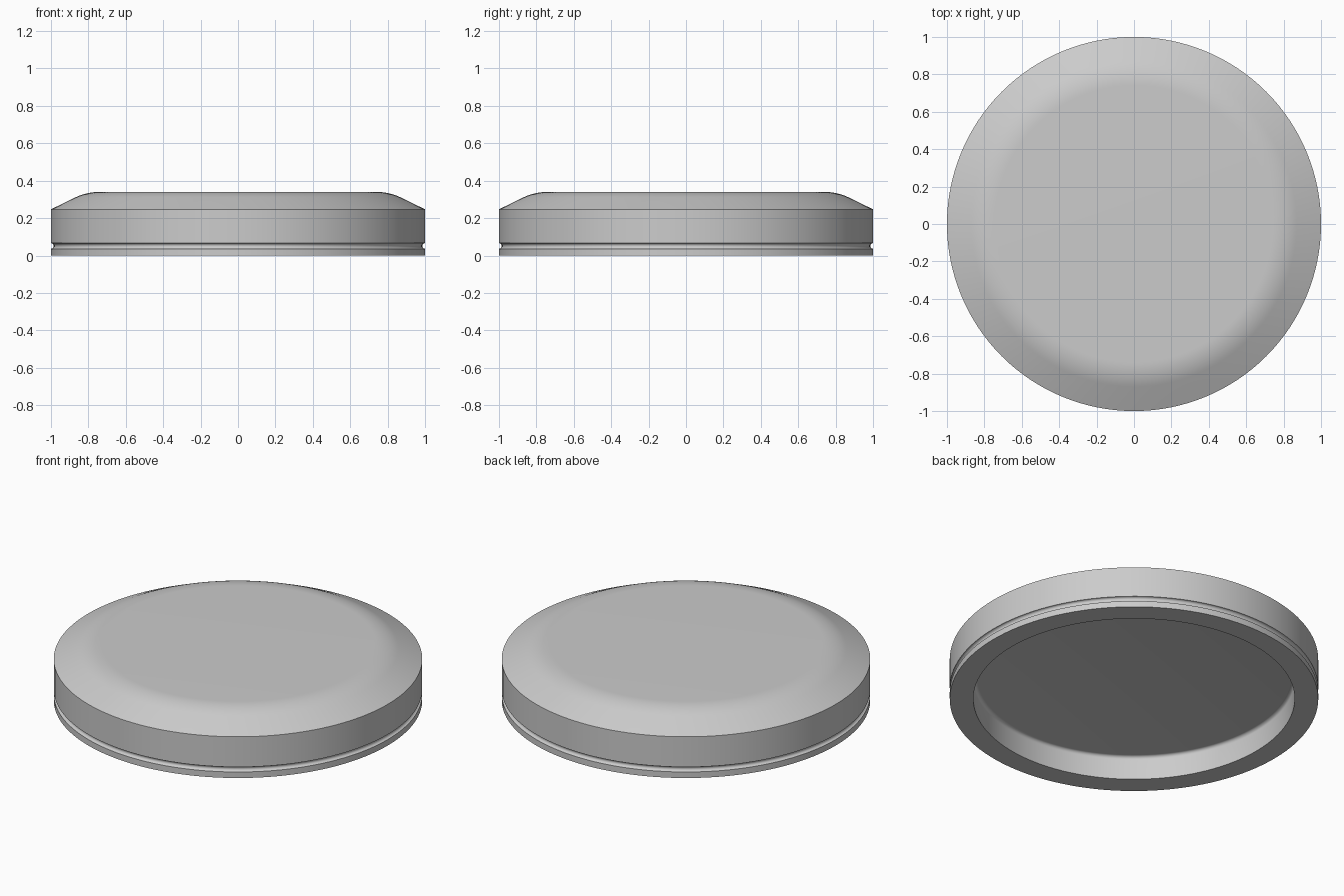
import bpy, bmesh
from math import sin, cos, tan, pi, radians

cube = bpy.data.objects.get("Cube")
if cube:
    bpy.data.objects.remove(cube, do_unlink=True)

SEGMENTS = 128
HEIGHT = 0.34
SHOULDER = 0.247      # height of the rim where the slope starts
RECESS_RADIUS, RECESS_DEPTH = 0.872, 0.142


def arc(cx, cz, radius, start, end, steps):
    """Points of an arc in the profile plane, angles in degrees."""
    angles = [radians(start + (end - start) * i / steps) for i in range(steps + 1)]
    return [(cx + radius * cos(a), cz + radius * sin(a)) for a in angles]


def lathe(name, profile, material):
    """Revolve a profile of (radius, height) points around the z axis."""
    bm = bmesh.new()
    verts = [bm.verts.new((r, 0, z)) for r, z in profile]
    edges = [bm.edges.new(pair) for pair in zip(verts, verts[1:])]
    bmesh.ops.spin(bm, geom=verts + edges, cent=(0, 0, 0), axis=(0, 0, 1),
                   angle=2 * pi, steps=SEGMENTS)
    bmesh.ops.remove_doubles(bm, verts=bm.verts, dist=1e-4)
    bmesh.ops.recalc_face_normals(bm, faces=bm.faces)
    mesh = bpy.data.meshes.new(name)
    bm.to_mesh(mesh)
    bm.free()
    mesh.materials.append(material)
    obj = bpy.data.objects.new(name, mesh)
    bpy.context.collection.objects.link(obj)
    bpy.ops.object.select_all(action='DESELECT')
    obj.select_set(True)
    bpy.context.view_layer.objects.active = obj
    bpy.ops.object.shade_smooth_by_angle(angle=radians(30))
    return obj


# Plain grey material
grey = bpy.data.materials.new("light_grey")
grey.use_nodes = True
colour = (0.6, 0.6, 0.6, 1)
grey.diffuse_color = colour
grey.node_tree.nodes["Principled BSDF"].inputs["Base Color"].default_value = colour

# Underside recess with a small fillet, from the centre outwards
fillet = 0.02
profile = [(0, RECESS_DEPTH)]
profile += arc(RECESS_RADIUS - fillet, RECESS_DEPTH - fillet, fillet, 90, 0, 6)
profile += [(RECESS_RADIUS, 0), (1, 0)]

# Half-round groove in the side wall
profile += arc(1, 0.051, 0.015, 270, 90, 10)

# Sloped shoulder rounded into the flat top
slope = 26
corner = 1 - (HEIGHT - SHOULDER) / tan(radians(slope))
tangent = 0.068
radius = tangent / tan(radians(slope / 2))
profile += [(1, SHOULDER)]
profile += arc(corner - tangent, HEIGHT - radius, radius, 90 - slope, 90, 10)
profile += [(0, HEIGHT)]

lathe("round_cap", profile, grey)
